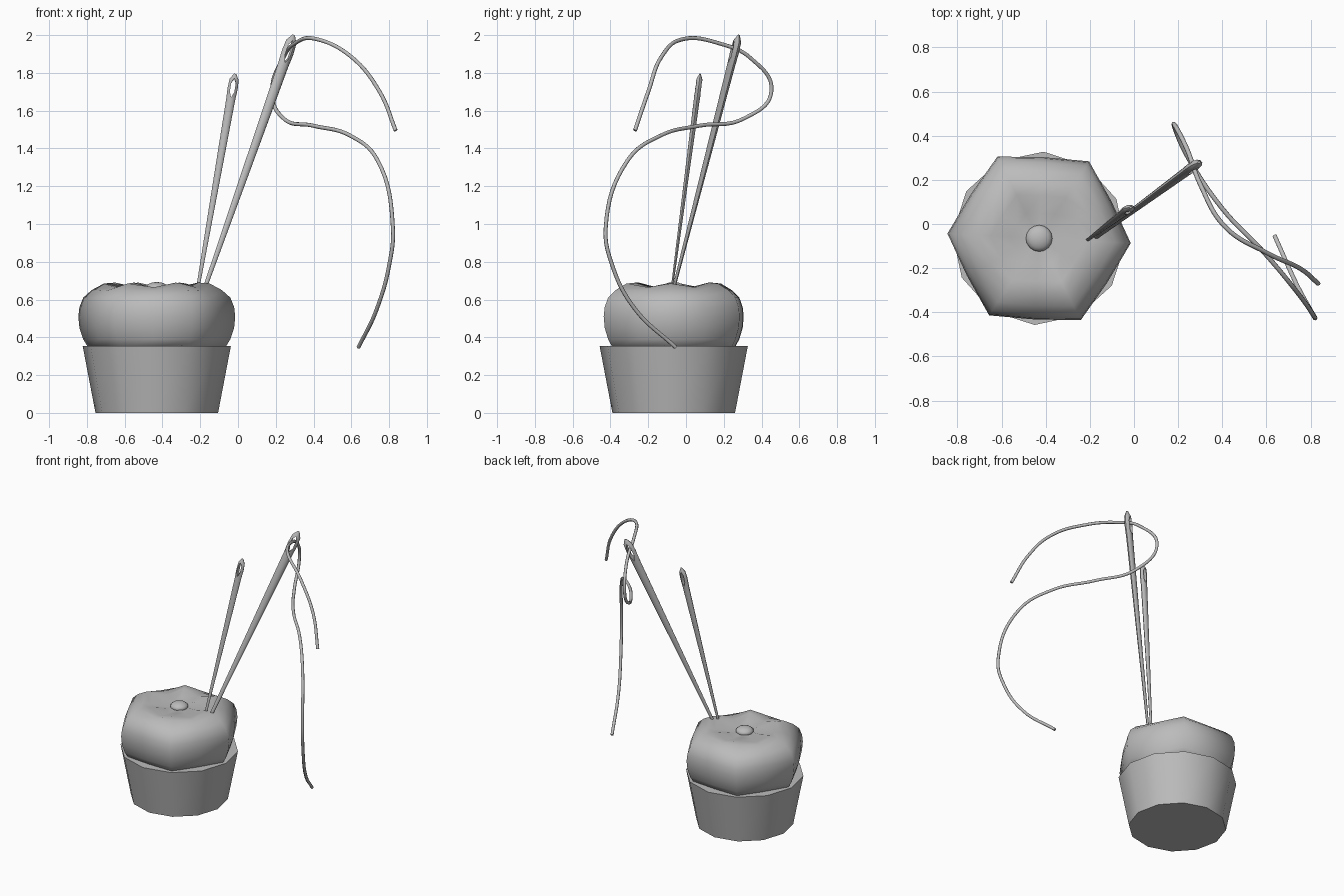
import bpy, bmesh, math
from mathutils import Vector, Matrix

cube = bpy.data.objects.get("Cube")
if cube:
    bpy.data.objects.remove(cube, do_unlink=True)

grey = bpy.data.materials.new("plain grey")
grey.use_nodes = True
grey.diffuse_color = (0.5, 0.5, 0.5, 1)
grey.node_tree.nodes["Principled BSDF"].inputs["Base Color"].default_value = grey.diffuse_color

CENTRE = Vector((-0.43, -0.065, 0))
TURN = math.radians(-3)


def select_only(obj):
    bpy.ops.object.select_all(action='DESELECT')
    obj.select_set(True)
    bpy.context.view_layer.objects.active = obj


def shade(obj, degrees):
    select_only(obj)
    bpy.ops.object.shade_smooth_by_angle(angle=math.radians(degrees))


def ring_object(name, rings):
    """Skin a stack of equal point rings and cap both ends."""
    bm = bmesh.new()
    loops = [[bm.verts.new(p) for p in ring] for ring in rings]
    for low, high in zip(loops, loops[1:]):
        for i in range(len(low)):
            j = (i + 1) % len(low)
            bm.faces.new((low[i], low[j], high[j], high[i]))
    bm.faces.new(loops[0][::-1])
    bm.faces.new(loops[-1])
    mesh = bpy.data.meshes.new(name)
    bm.to_mesh(mesh)
    bm.free()
    mesh.materials.append(grey)
    obj = bpy.data.objects.new(name, mesh)
    bpy.context.collection.objects.link(obj)
    return obj


def circle(radius, z, sides, turn=0.0, flat=1.0):
    angles = [turn + math.tau * i / sides for i in range(sides)]
    return [Vector((radius * math.cos(a), flat * radius * math.sin(a), z)) for a in angles]


# Pot: twelve-sided tapered tub
pot = ring_object("pot", [circle(0.325, 0, 12, TURN), circle(0.393, 0.355, 12, TURN)])
pot.location = CENTRE
shade(pot, 35)


# Cushion: six-cornered puff, with valleys between the corners on top
def cushion_ring(radius, z, drop):
    ring = circle(radius, z, 12, TURN)
    for valley in ring[1::2]:
        valley.x *= 0.885
        valley.y *= 0.885
        valley.z -= drop
    return ring


profile = [(0.36, 0.34, 0), (0.39, 0.39, 0), (0.41, 0.45, 0), (0.416, 0.51, 0),
           (0.41, 0.56, 0), (0.39, 0.61, 0), (0.345, 0.65, 0.005), (0.28, 0.685, 0.02),
           (0.22, 0.69, 0.03), (0.13, 0.67, 0.02), (0.05, 0.655, 0)]
cushion = ring_object("cushion", [cushion_ring(*p) for p in profile])
cushion.location = CENTRE
shade(cushion, 80)

# Button in the middle of the cushion
bpy.ops.mesh.primitive_uv_sphere_add(segments=16, ring_count=8, radius=0.06,
                                     location=CENTRE + Vector((0, 0, 0.66)))
button = bpy.context.object
button.name = "button"
button.scale.z = 0.55
button.data.materials.append(grey)
shade(button, 60)


# Needles: tapered flattened shafts with a slot cut through the head
def needle(name, tip, head, eye_axis, size):
    tip, head = Vector(tip), Vector(head)
    along = (head - tip).normalized()
    length = (head - tip).length
    side = Vector(eye_axis).cross(along).normalized()
    frame = Matrix((side, along.cross(side), along)).transposed().to_4x4()
    frame.translation = tip
    shaft = [(0.008, 0), (0.024, length / size - 0.14), (0.027, length / size - 0.08),
             (0.024, length / size - 0.03), (0.006, length / size)]
    obj = ring_object(name, [circle(r * size, z * size, 10, 0, 0.68) for r, z in shaft])
    slot = [Vector((x * 0.012 * size, 0, length + z * size)) for x, z in
            ((0, -0.13), (1, -0.1), (1, -0.05), (0, -0.025), (-1, -0.05), (-1, -0.1))]
    depth = Vector((0, 0.1, 0))
    cutter = ring_object(name + "_cutter", [[p + depth for p in slot], [p - depth for p in slot]])
    cutter.hide_render = True
    cut = obj.modifiers.new("eye", 'BOOLEAN')
    cut.operation = 'DIFFERENCE'
    cut.solver = 'EXACT'
    cut.object = cutter
    select_only(obj)
    bpy.ops.object.modifier_apply(modifier=cut.name)
    bpy.data.objects.remove(cutter, do_unlink=True)
    obj.matrix_world = frame
    shade(obj, 40)


needle("short_needle", (-0.22, -0.08, 0.62), (-0.015, 0.075, 1.795), (0, -1, 0), 1)
needle("long_needle", (-0.19, -0.075, 0.62), (0.295, 0.28, 2), (0.3, -1, 0), 1.25)

# Thread: smooth tube looping through the eye of the long needle
path = [(0.835, -0.27, 1.495), (0.75, -0.2, 1.7), (0.6, -0.13, 1.885), (0.41, -0.01, 1.98),
        (0.3, 0.18, 1.955), (0.24, 0.34, 1.88), (0.18, 0.452, 1.7), (0.24, 0.31, 1.56),
        (0.4, 0.07, 1.52), (0.59, -0.13, 1.47), (0.74, -0.31, 1.335), (0.82, -0.425, 0.98),
        (0.8, -0.39, 0.78), (0.735, -0.27, 0.55), (0.638, -0.055, 0.347)]
curve = bpy.data.curves.new("thread", 'CURVE')
curve.dimensions = '3D'
curve.bevel_depth = 0.0105
curve.bevel_resolution = 2
curve.resolution_u = 8
curve.use_fill_caps = True
spline = curve.splines.new('BEZIER')
spline.bezier_points.add(len(path) - 1)
for point, place in zip(spline.bezier_points, path):
    point.co = place
    point.handle_left_type = point.handle_right_type = 'AUTO'
curve.materials.append(grey)
thread = bpy.data.objects.new("thread", curve)
bpy.context.collection.objects.link(thread)
